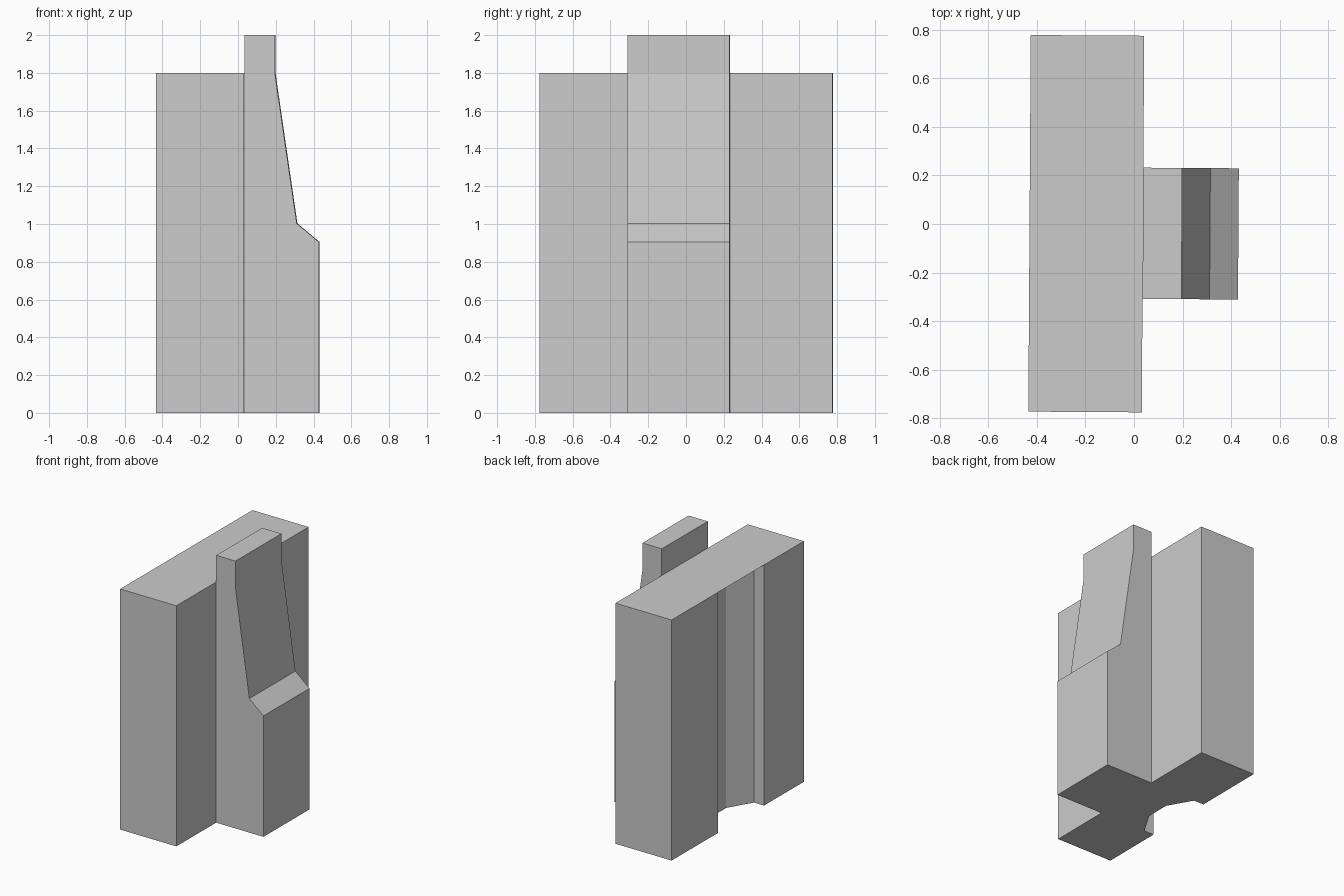
import bpy, bmesh, math

if "Cube" in bpy.data.objects:
    bpy.data.objects.remove(bpy.data.objects["Cube"])

# Key dimensions
BACK, MID, FRONT = -0.43, 0.037, 0.43
HALF, Y0, Y1 = 0.775, -0.308, 0.232
SLAB_H, TOP = 1.8, 2.0
step = (Y1 - Y0) / 3

bm = bmesh.new()


def face(points):
    bm.faces.new([bm.verts.new(p) for p in points])


def walls(outline, lower, upper, skip=()):
    """Side faces between two placements of a 2D outline."""
    n = len(outline)
    for i in range(n):
        if i not in skip:
            a, b = outline[i], outline[(i + 1) % n]
            face([lower(a), lower(b), upper(b), upper(a)])


# Wall slab: plan outline with a faceted niche in the back
niche = [(BACK, Y1), (BACK + 0.083, Y1), (BACK + 0.187, Y1 - step),
         (BACK + 0.187, Y0 + step), (BACK + 0.083, Y0), (BACK, Y0)]
front_edge = [(BACK, -HALF), (MID, -HALF), (MID, Y0), (MID, Y1),
              (MID, HALF), (BACK, HALF)]
plan = front_edge + niche
walls(plan, lambda p: (*p, 0), lambda p: (*p, SLAB_H), skip={2})
face([(*p, 0) for p in plan])

# Slab top closes over the niche
face([(*p, SLAB_H) for p in front_edge + [niche[0], niche[-1]]])

# Stepped pier: side profile swept across its width, open where it meets the slab
pier = [(MID, 0), (FRONT, 0), (FRONT, 0.905), (0.313, 1.003),
        (0.197, SLAB_H), (0.197, TOP), (MID, TOP), (MID, SLAB_H)]
walls(pier, lambda p: (p[0], Y0, p[1]), lambda p: (p[0], Y1, p[1]), skip={7})
for y in (Y0, Y1):
    face([(x, y, z) for x, z in pier])

bmesh.ops.remove_doubles(bm, verts=bm.verts[:], dist=1e-4)
bmesh.ops.recalc_face_normals(bm, faces=bm.faces[:])

mesh = bpy.data.meshes.new("buttressed_wall")
bm.to_mesh(mesh)
bm.free()
wall = bpy.data.objects.new("buttressed_wall", mesh)
wall.rotation_euler.z = math.radians(-0.37)
bpy.context.collection.objects.link(wall)
